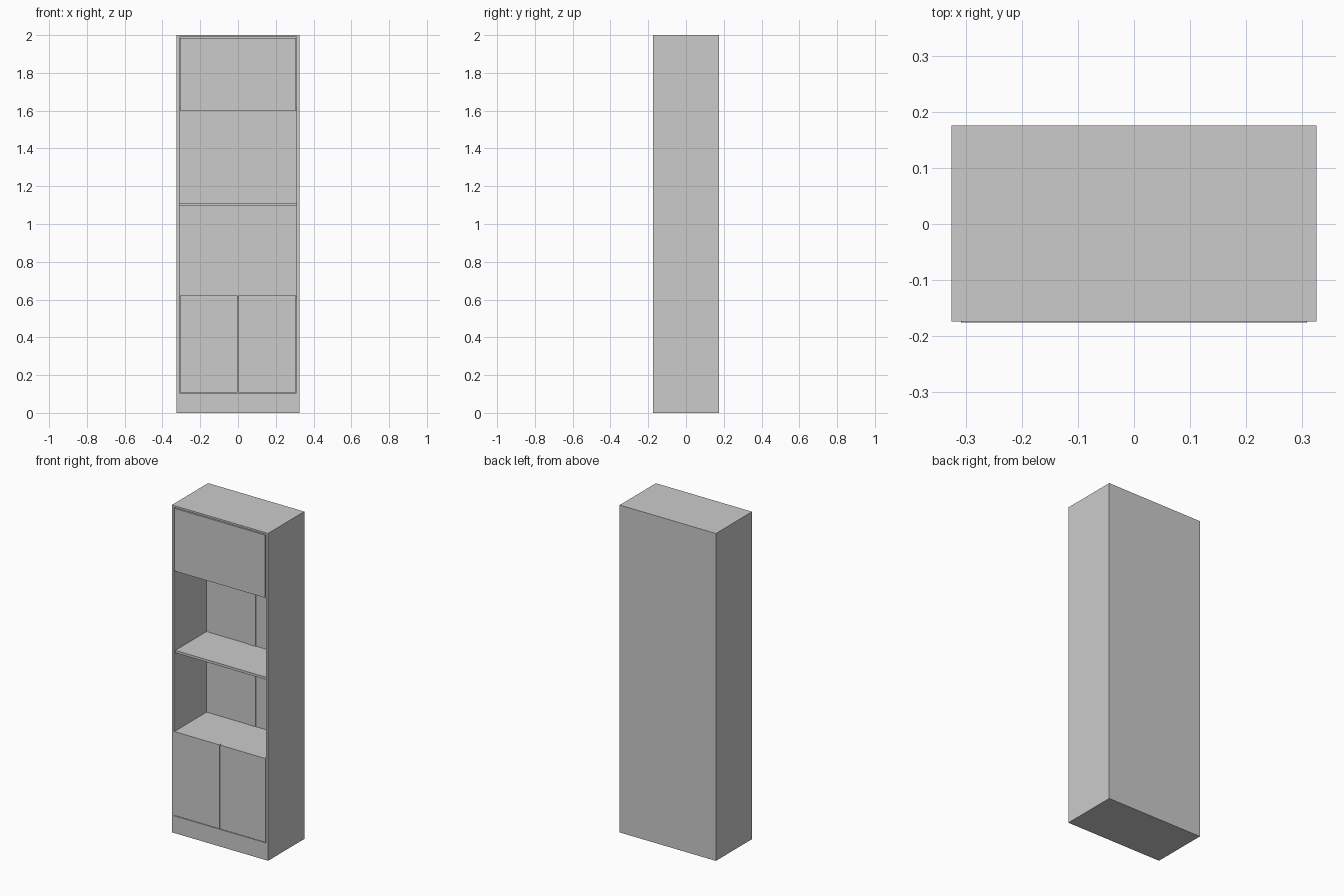
import bpy

if "Cube" in bpy.data.objects:
    bpy.data.objects.remove(bpy.data.objects["Cube"])

W, D, H = 0.325, 0.1755, 2.0      # half width, half depth, height
T = 0.015                         # board thickness
BODY_FRONT = -0.1735
BACK_FACE = 0.139                 # inner face of the back
INNER = W - T


def board(name, x, y, z):
    """Box spanning the given (min, max) ranges."""
    bpy.ops.mesh.primitive_cube_add(size=1)
    ob = bpy.context.object
    ob.name = name
    ob.location = [(a + b) / 2 for a, b in (x, y, z)]
    ob.scale = [b - a for a, b in (x, y, z)]
    bpy.ops.object.transform_apply(location=True, rotation=False, scale=True)
    return ob


# Carcass
board("plinth", (-W, W), (BODY_FRONT, D), (0, 0.105))
for side, s in (("left", -1), ("right", 1)):
    x = sorted((s * INNER, s * W))
    board(side + "_side_panel", x, (BODY_FRONT, D), (0.105, H))
board("top_panel", (-INNER, INNER), (BODY_FRONT, D), (H - 0.011, H))
board("back_panel", (-INNER, INNER), (BACK_FACE, D), (0.105, H - 0.011))

# Strip joining the two halves of the back
board("back_joining_strip", (-0.024, 0.023), (BACK_FACE - 0.004, BACK_FACE), (0.62, 1.605))

# Shelves: cupboard top, open middle shelf, upper cupboard floor
door_back = -D + T
board("lower_shelf", (-INNER, INNER), (door_back, BACK_FACE), (0.604, 0.619))
board("middle_shelf", (-INNER, INNER), (-0.162, BACK_FACE), (1.096, 1.111))
board("upper_shelf", (-INNER, INNER), (door_back, BACK_FACE), (1.603, 1.618))

# Doors set between the side panels with narrow gaps
for side, s in (("left", -1), ("right", 1)):
    x = sorted((s * 0.002, s * 0.308))
    board(side + "_lower_door", x, (-D, door_back), (0.109, 0.621))
board("upper_flap_door", (-0.307, 0.307), (-D, door_back), (1.602, 1.985))
